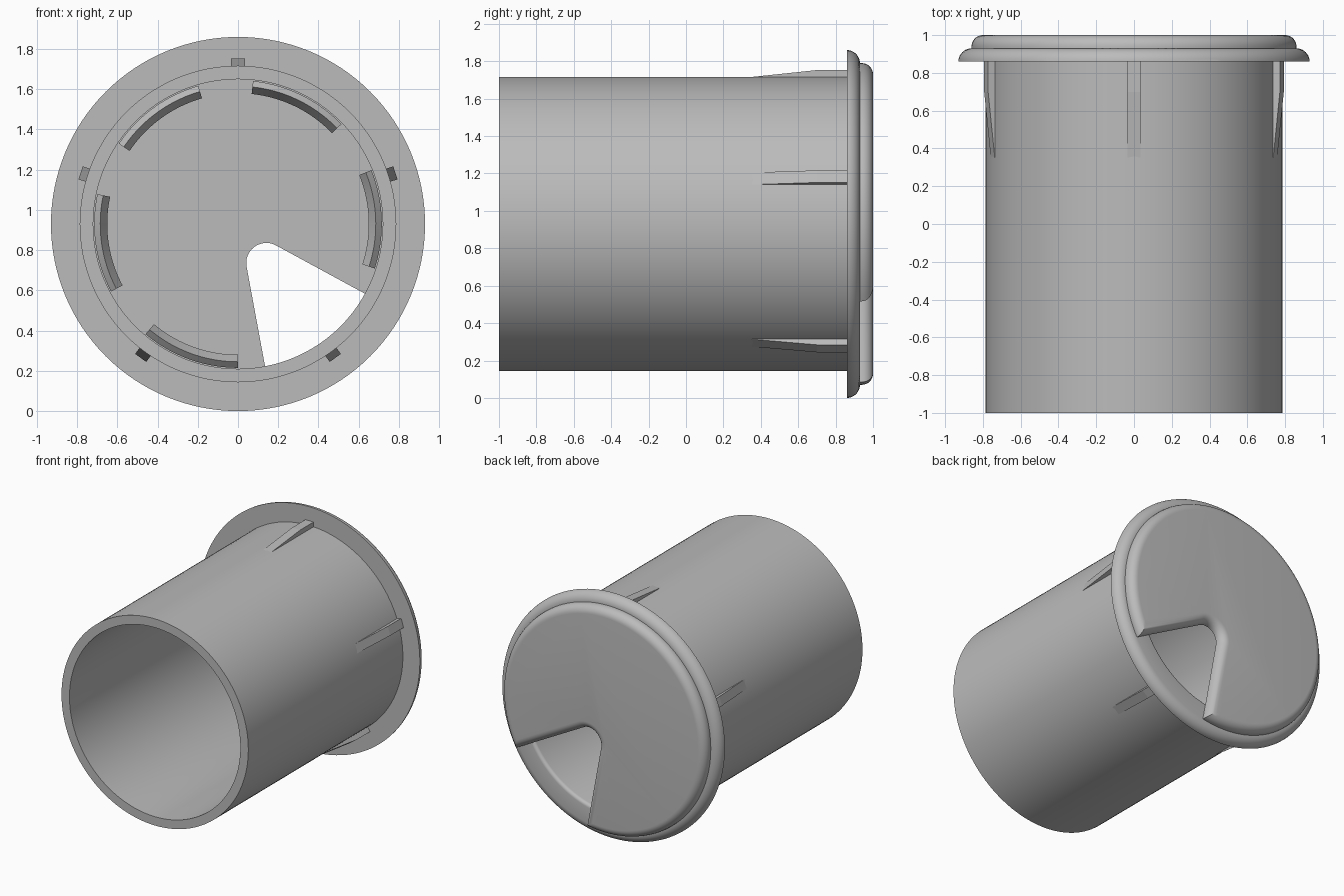
import bpy, bmesh, math
from mathutils import Matrix, Vector

if "Cube" in bpy.data.objects:
    bpy.data.objects.remove(bpy.data.objects["Cube"])

CZ = 0.93                      # height of the tube axis
SEG = 128
grey = bpy.data.materials.new("light grey plastic")
grey.diffuse_color = (0.5, 0.5, 0.5, 1)
grey.use_nodes = True
grey.node_tree.nodes["Principled BSDF"].inputs["Base Color"].default_value = grey.diffuse_color


def finish(name, bm, smooth=True):
    bmesh.ops.recalc_face_normals(bm, faces=bm.faces)
    me = bpy.data.meshes.new(name)
    bm.to_mesh(me)
    bm.free()
    me.materials.append(grey)
    ob = bpy.data.objects.new(name, me)
    bpy.context.collection.objects.link(ob)
    if smooth:
        bpy.ops.object.select_all(action='DESELECT')
        ob.select_set(True)
        bpy.context.view_layer.objects.active = ob
        bpy.ops.object.shade_smooth_by_angle(angle=math.radians(30))
    return ob


def polar(r, y, a):
    return Vector((r * math.cos(a), y, CZ + r * math.sin(a)))


def sweep(name, profile, a0=0.0, a1=math.tau, n=SEG):
    """Turn a closed (radius, y) profile about the tube axis."""
    bm = bmesh.new()
    full = a1 - a0 > 6.28
    rings = [[bm.verts.new(polar(r, y, a0 + (a1 - a0) * i / n)) for r, y in profile]
             for i in range(n if full else n + 1)]
    m = len(profile)
    for i in range(n):
        p, q = rings[i], rings[(i + 1) % len(rings)]
        for j in range(m):
            k = (j + 1) % m
            bm.faces.new((p[j], p[k], q[k], q[j]))
    if not full:
        bm.faces.new(rings[0])
        bm.faces.new(rings[-1])
    return finish(name, bm)


def quarter(r, y, size, n=8):
    """Rounded corner from the outer wall to the back face."""
    return [(r - size + size * math.cos(t), y - size + size * math.sin(t))
            for t in (math.pi / 2 * i / n for i in range(n + 1))]


# Sleeve with its rounded flange in a single turned profile
inner_round = [(0.72 + 0.025 - 0.025 * math.sin(t), 0.905 + 0.025 * math.cos(t))
               for t in (math.pi / 2 * i / 5 for i in range(6))]
sweep("flanged_sleeve", [(0.72, -1), (0.787, -1), (0.787, 0.86), (0.93, 0.86)]
      + quarter(0.93, 0.93, 0.07) + inner_round)

# Tapered grip ribs around the outside of the sleeve
for i in range(5):
    a = math.radians(90 + 72 * i)
    out = Vector((math.cos(a), 0, math.sin(a)))
    side = Vector((-math.sin(a), 0, math.cos(a))) * 0.034
    bm = bmesh.new()
    ends = []
    for s in (-1, 1):
        ends.append([bm.verts.new(out * r + side * s + Vector((0, y, CZ)))
                     for r, y in ((0.76, 0.34), (0.785, 0.34), (0.823, 0.70),
                                  (0.823, 0.865), (0.76, 0.865))])
        bm.faces.new(ends[-1])
    for j in range(5):
        k = (j + 1) % 5
        bm.faces.new((ends[0][j], ends[0][k], ends[1][k], ends[1][j]))
    finish("grip_rib", bm, smooth=False)

# Cap: disc with a rounded wedge notch, its back edge filleted all round
NOTCH = math.radians(-54)
HALF = math.radians(25.5)


def cap_outline(d):
    """Cap outline moved inwards by d, with the notch along +u."""
    R, c, r = 0.86 - d, 0.24, 0.10 + d
    t = Vector((c - r * math.sin(HALF), r * math.cos(HALF)))
    v = Vector((math.cos(HALF), math.sin(HALF)))
    b = t.dot(v)
    e = t + v * (-b + math.sqrt(b * b - t.dot(t) + R * R))
    a0 = math.atan2(e.y, e.x)
    pts = []
    for i in range(SEG + 1):
        a = a0 + (math.tau - 2 * a0) * i / SEG
        pts.append((R * math.cos(a), R * math.sin(a)))
    start = -(math.pi / 2 + HALF)
    for i in range(25):
        a = start - (math.pi - 2 * HALF) * i / 24
        pts.append((c + r * math.cos(a), r * math.sin(a)))
    return pts


bm = bmesh.new()
F = 0.06
levels = [(0, 0.93)] + [(F - F * math.cos(t), 1 - F + F * math.sin(t))
                        for t in (math.pi / 2 * i / 8 for i in range(9))]
turn = Matrix.Rotation(NOTCH, 2)
rings = []
for d, y in levels:
    ring = []
    for p in cap_outline(d):
        q = turn @ Vector(p)
        ring.append(bm.verts.new((q.x, y, CZ + q.y)))
    rings.append(ring)
for p, q in zip(rings, rings[1:]):
    for j in range(len(p)):
        k = (j + 1) % len(p)
        bm.faces.new((p[j], p[k], q[k], q[j]))
bm.faces.new(rings[0])
bm.faces.new(rings[-1])
finish("notched_cap", bm)

# Snap clips under the cap that hook inside the sleeve
for i in range(5):
    mid = math.radians(2 + 62 * i)
    sweep("snap_clip", [(0.65, 0.94), (0.65, 0.83), (0.685, 0.77), (0.715, 0.80),
                        (0.715, 0.83), (0.69, 0.85), (0.69, 0.94)],
          mid - math.radians(20), mid + math.radians(20), 24)
